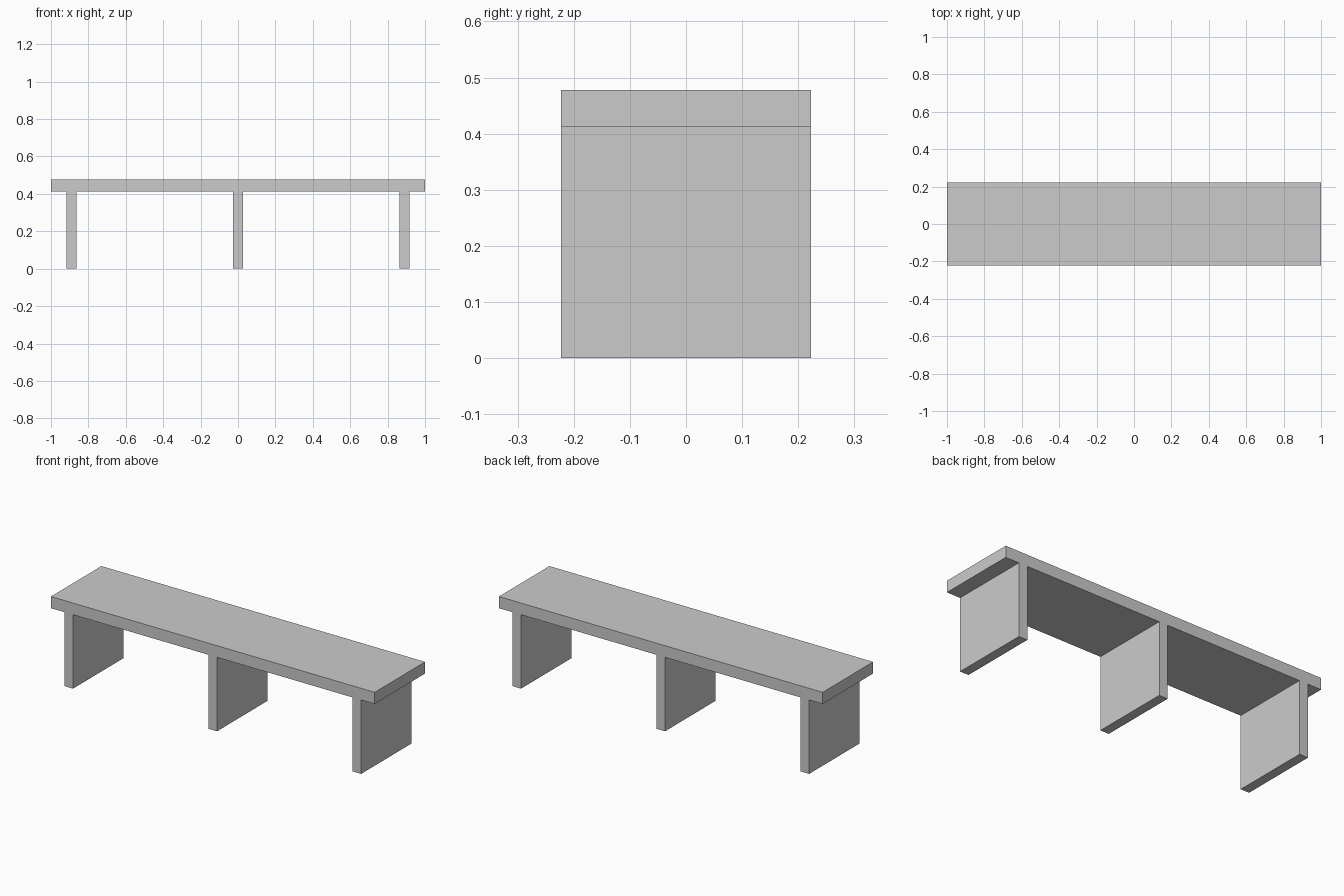
import bpy, bmesh

if "Cube" in bpy.data.objects:
    bpy.data.objects.remove(bpy.data.objects["Cube"])

TOP, UNDER, HALF_DEPTH = 0.478, 0.413, 0.2225
LEG_HALF = 0.0265
LEG_CENTRES = (-0.89, 0.0, 0.89)

# Front outline: seat slab with three legs in one piece
outline = [(1, UNDER), (1, TOP), (-1, TOP), (-1, UNDER)]
for c in LEG_CENTRES:
    l, r = c - LEG_HALF, c + LEG_HALF
    outline += [(l, UNDER), (l, 0), (r, 0), (r, UNDER)]

# Extrude the outline through the depth of the bench
bm = bmesh.new()
face = bm.faces.new([bm.verts.new((x, -HALF_DEPTH, z)) for x, z in outline])
ext = bmesh.ops.extrude_face_region(bm, geom=[face], use_keep_orig=True)
moved = [g for g in ext["geom"] if isinstance(g, bmesh.types.BMVert)]
bmesh.ops.translate(bm, verts=moved, vec=(0, 2 * HALF_DEPTH, 0))
bmesh.ops.recalc_face_normals(bm, faces=bm.faces)

mesh = bpy.data.meshes.new("bench")
bm.to_mesh(mesh)
bm.free()
bpy.context.collection.objects.link(bpy.data.objects.new("bench", mesh))
